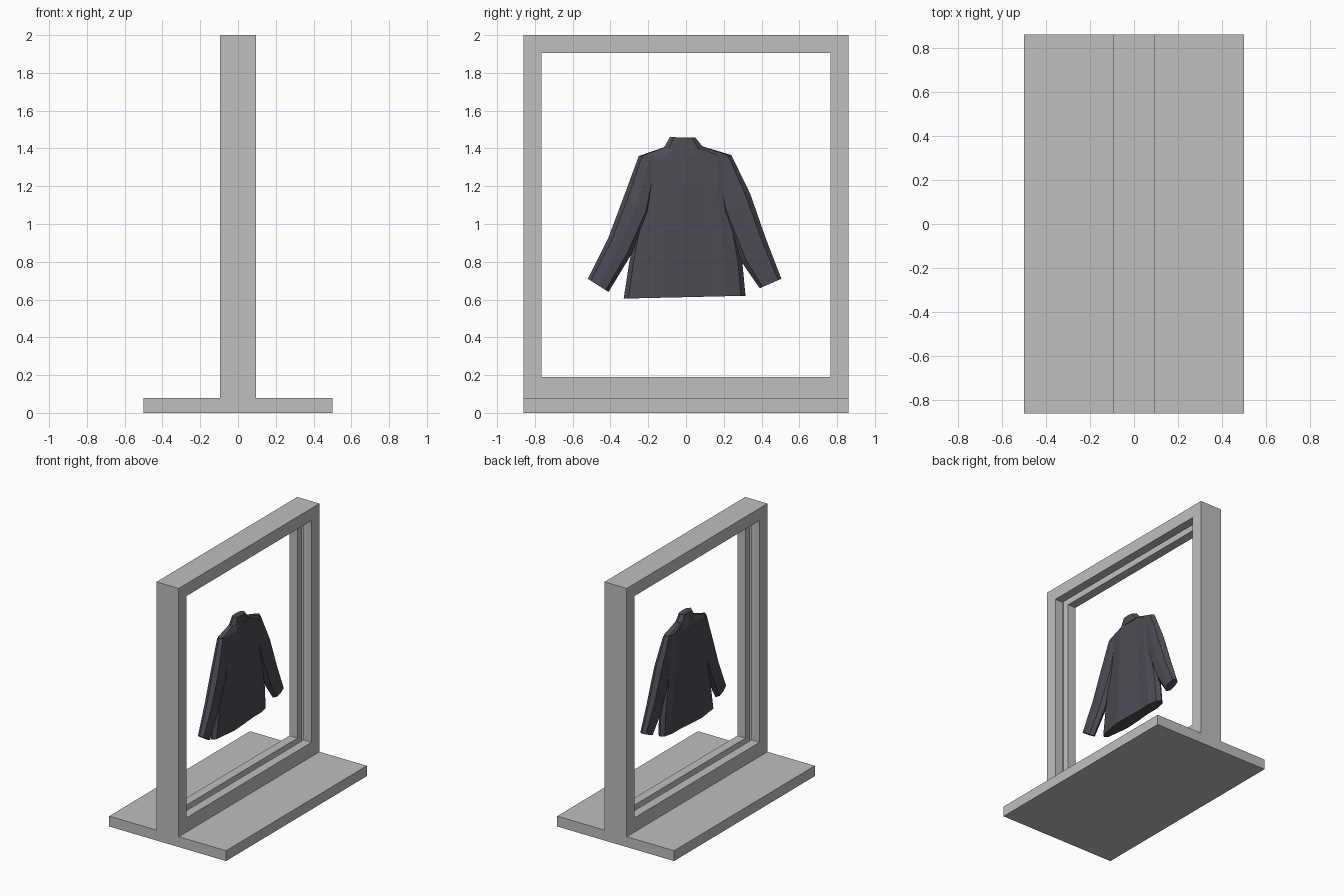
import bpy, bmesh, math

if "Cube" in bpy.data.objects:
    bpy.data.objects.remove(bpy.data.objects["Cube"])


def material(name, rgb):
    m = bpy.data.materials.new(name)
    m.diffuse_color = (*rgb, 1)
    m.use_nodes = True
    m.node_tree.nodes["Principled BSDF"].inputs["Base Color"].default_value = m.diffuse_color
    return m


grey = material("frame grey", (0.52, 0.52, 0.52))
cloth = material("dark cloth", (0.072, 0.072, 0.09))


def finish(name, bm, mat):
    bmesh.ops.recalc_face_normals(bm, faces=bm.faces)
    me = bpy.data.meshes.new(name)
    bm.to_mesh(me)
    bm.free()
    me.materials.append(mat)
    ob = bpy.data.objects.new(name, me)
    bpy.context.collection.objects.link(ob)
    return ob


def skin(bm, rings, close=False):
    """Bridge equal vertex rings, capping the ends unless the path is closed."""
    n = len(rings[0])
    pairs = list(zip(rings, rings[1:])) + ([(rings[-1], rings[0])] if close else [])
    for a, b in pairs:
        for i in range(n):
            j = (i + 1) % n
            bm.faces.new((a[i], a[j], b[j], b[i]))
    if not close:
        bm.faces.new(rings[0])
        bm.faces.new(rings[-1])


def loft(name, sections, n, fold=0.0):
    """Flattened tube; each section is (y1, z1, y2, z2, centre x, half depth)."""
    bm = bmesh.new()
    rings = []
    for y1, z1, y2, z2, xc, t in sections:
        ring = []
        for i in range(n):
            a = 2 * math.pi * i / n
            u = (1 - math.cos(a)) / 2
            s = math.sin(a)
            depth = t * math.copysign(abs(s) ** 0.6, s) * (1 + fold * math.cos(5 * a))
            ring.append(bm.verts.new((xc + depth, y1 + (y2 - y1) * u, z1 + (z2 - z1) * u)))
        rings.append(ring)
    skin(bm, rings)
    return finish(name, bm, cloth)


# Flat base
bm = bmesh.new()
bmesh.ops.create_cube(bm, size=1)
bmesh.ops.scale(bm, vec=(1.0, 1.72, 0.08), verts=bm.verts)
bmesh.ops.translate(bm, vec=(0, 0, 0.04), verts=bm.verts)
finish("base", bm, grey)

# Upright frame: grooved profile (x, inset) swept round a rectangle
profile = [(-0.095, 0), (-0.095, 0.095), (-0.026, 0.095), (-0.026, 0.045),
           (0.026, 0.045), (0.026, 0.095), (0.095, 0.095), (0.095, 0)]
bm = bmesh.new()
rings = []
for sy, top in ((-1, False), (1, False), (1, True), (-1, True)):
    ring = []
    for x, d in profile:
        low = 0.095 + d if d else 0.08
        ring.append(bm.verts.new((x, sy * (0.86 - d), 2 - d if top else low)))
    rings.append(ring)
skin(bm, rings, close=True)
finish("upright_frame", bm, grey)

# Jacket body, hem to shoulders
loft("jacket_body", [
    (-0.33, 0.605, 0.315, 0.62, 0.005, 0.048),
    (-0.30, 0.80, 0.298, 0.80, 0.008, 0.048),
    (-0.265, 0.97, 0.265, 0.97, 0.010, 0.047),
    (-0.245, 1.16, 0.245, 1.16, 0.010, 0.046),
    (-0.25, 1.36, 0.24, 1.365, 0.012, 0.036),
    (-0.12, 1.405, 0.09, 1.41, 0.015, 0.030)], 16, 0.14)

# Collar
loft("jacket_collar", [
    (-0.125, 1.39, 0.10, 1.395, 0.015, 0.036),
    (-0.085, 1.46, 0.05, 1.457, 0.018, 0.028)], 8)

# Sleeves, shoulder to cuff
loft("jacket_sleeve_left", [
    (-0.25, 1.36, -0.15, 1.30, 0.012, 0.030),
    (-0.335, 1.13, -0.19, 1.06, 0.018, 0.040),
    (-0.41, 0.93, -0.295, 0.83, 0.024, 0.038),
    (-0.52, 0.71, -0.41, 0.64, 0.034, 0.030)], 8)
loft("jacket_sleeve_right", [
    (0.24, 1.365, 0.15, 1.30, 0.012, 0.030),
    (0.34, 1.16, 0.19, 1.06, 0.018, 0.040),
    (0.42, 0.93, 0.30, 0.79, 0.020, 0.038),
    (0.505, 0.71, 0.39, 0.66, 0.025, 0.030)], 8)
